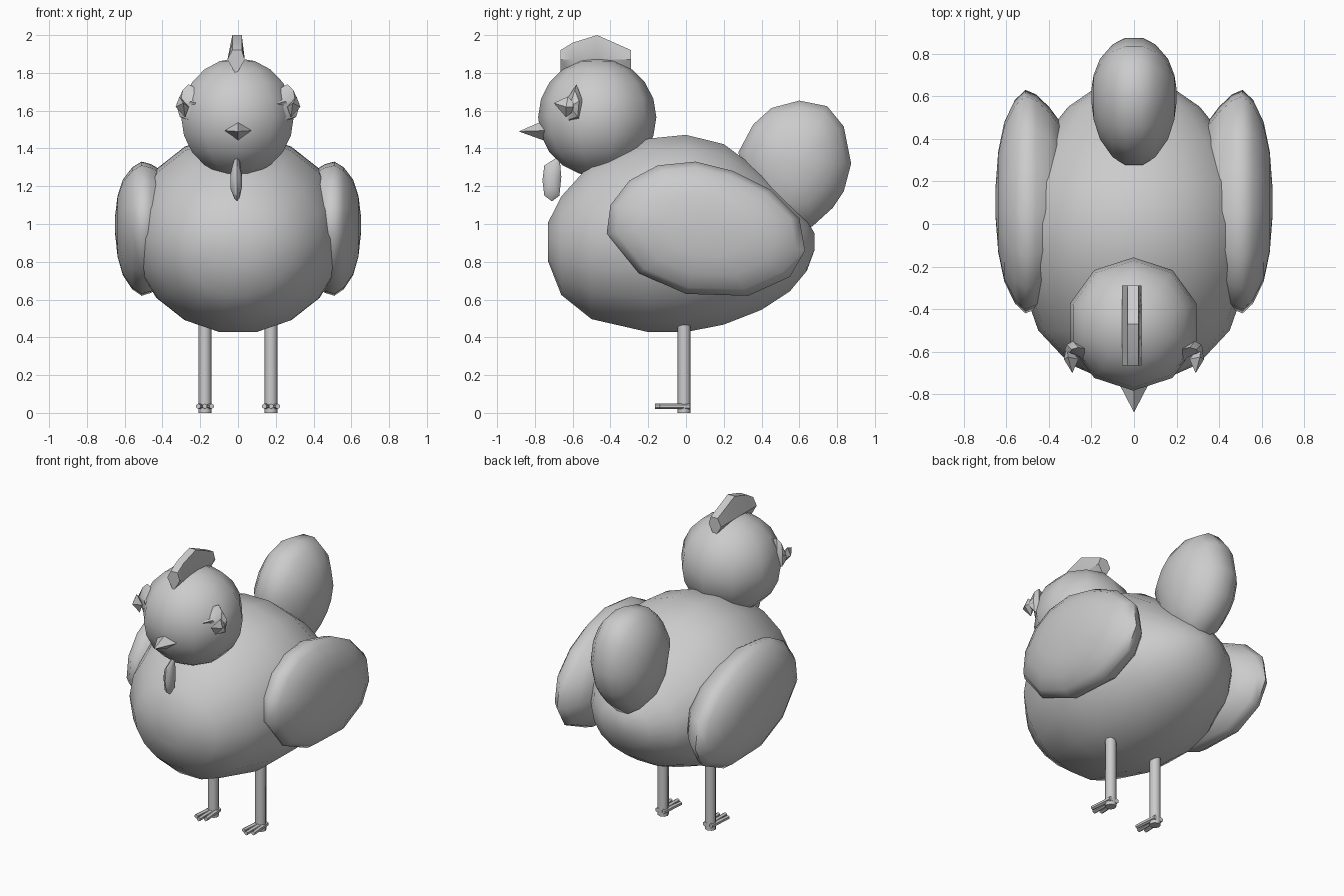
import bpy, bmesh, math
from mathutils import Vector, Matrix

cube = bpy.data.objects.get("Cube")
if cube:
    bpy.data.objects.remove(cube, do_unlink=True)

grey = bpy.data.materials.new("plain grey")
grey.use_nodes = True
grey.diffuse_color = (0.6, 0.6, 0.6, 1)
grey.node_tree.nodes["Principled BSDF"].inputs["Base Color"].default_value = (0.6, 0.6, 0.6, 1)


def finish(name, bm, angle=60):
    """Turn a bmesh into a shaded grey object."""
    bmesh.ops.recalc_face_normals(bm, faces=bm.faces)
    mesh = bpy.data.meshes.new(name)
    bm.to_mesh(mesh)
    bm.free()
    mesh.materials.append(grey)
    ob = bpy.data.objects.new(name, mesh)
    bpy.context.collection.objects.link(ob)
    bpy.ops.object.select_all(action="DESELECT")
    ob.select_set(True)
    bpy.context.view_layer.objects.active = ob
    bpy.ops.object.shade_smooth_by_angle(angle=math.radians(angle))
    return ob


def loft(name, rings, angle=60):
    """Skin equal-length rings of points and cap both ends."""
    bm = bmesh.new()
    rows = [[bm.verts.new(p) for p in ring] for ring in rings]
    n = len(rows[0])
    for a, b in zip(rows, rows[1:]):
        for i in range(n):
            j = (i + 1) % n
            bm.faces.new((a[i], a[j], b[j], b[i]))
    bm.faces.new(rows[0])
    bm.faces.new(rows[-1])
    return finish(name, bm, angle)


def pillow(name, outline, layers, side=1, shear=0, angle=60):
    """Side outline (y, z) repeated at each (x, scale) layer."""
    cy = sum(p[0] for p in outline) / len(outline)
    cz = sum(p[1] for p in outline) / len(outline)
    rings = [[(side * (x + shear * (y - cy)), cy + (y - cy) * s, cz + (z - cz) * s)
              for y, z in outline] for x, s in layers]
    return loft(name, rings, angle)


def rod(name, start, end, r1, r2, sides=8, spin=0):
    """Straight tapered rod between two points."""
    a, b = Vector(start), Vector(end)
    d = b - a
    m = Matrix.Translation((a + b) / 2) @ d.to_track_quat("Z", "Y").to_matrix().to_4x4()
    bm = bmesh.new()
    bmesh.ops.create_cone(bm, cap_ends=True, segments=sides, radius1=r1, radius2=r2,
                          depth=d.length, matrix=m @ Matrix.Rotation(spin, 4, "Z"))
    return finish(name, bm, 50)


# Egg-shaped body: y, bottom, top, half width
stations = [(-.73, .80, 1.01, .14), (-.66, .62, 1.15, .30), (-.5, .49, 1.33, .45),
            (-.2, .42, 1.46, .555), (0, .42, 1.48, .565), (.2, .46, 1.43, .53),
            (.4, .54, 1.28, .43), (.55, .64, 1.13, .31), (.64, .75, 1.03, .18),
            (.68, .86, .95, .05)]
loft("body", [[(w * math.cos(t), y, (lo + hi) / 2 + (hi - lo) / 2 * math.sin(t))
               for t in [math.tau * i / 18 for i in range(18)]]
              for y, lo, hi, w in stations])

# Tail
tail = [(.27, 1.38), (.35, 1.53), (.45, 1.62), (.6, 1.66), (.75, 1.63), (.84, 1.52),
        (.88, 1.32), (.84, 1.17), (.78, 1.08), (.67, .98), (.5, .96), (.35, 1.1)]
half = [(.04, .98), (.10, .87), (.16, .62), (.19, .34), (.2, .1)]
pillow("tail", tail, [(-x, s) for x, s in reversed(half)] + half)

# Head
bm = bmesh.new()
bmesh.ops.create_uvsphere(bm, u_segments=10, v_segments=10, radius=.313,
                          matrix=Matrix.Translation((-.003, -.47, 1.565)))
finish("head", bm)

# Comb: y and top height of each cross-section
loft("comb", [[(-.03, y, top), (.02, y, top), (.036, y, 1.87), (-.01, y, 1.79), (-.056, y, 1.87)]
              for y, top in [(-.665, 1.92), (-.6, 1.96), (-.47, 2.0), (-.29, 1.92)]], 40)

# Beak: four-sided spike with a wider diamond section
beak = rod("beak", (0, -.74, 1.495), (0, -.885, 1.49), .058, 0, 4, 0)
beak.data.transform(Matrix.Scale(1.3, 4, (1, 0, 0)))

# Wattle
pillow("wattle", [(-.75, 1.31), (-.76, 1.23), (-.75, 1.15), (-.71, 1.12), (-.67, 1.15),
                  (-.66, 1.25), (-.67, 1.36)],
       [(-.04, .35), (-.02, .85), (-.005, 1), (.01, .8), (.02, .3)], angle=40)

wing = [(-.42, .95), (-.4, 1.1), (-.3, 1.23), (-.15, 1.31), (.05, 1.33), (.25, 1.28),
        (.45, 1.18), (.6, 1.03), (.63, .86), (.55, .72), (.33, .62), (0, .63), (-.25, .74)]
eyelid = [(-.69, 1.64), (-.63, 1.66), (-.58, 1.74), (-.55, 1.66), (-.56, 1.55),
          (-.62, 1.53), (-.67, 1.57)]

for side, label in ((1, "left"), (-1, "right")):
    # Wing
    pillow(label + "_wing", wing, [(.34, .7), (.4, .85), (.46, .96), (.51, 1), (.56, .91),
                                   (.61, .71), (.638, .45), (.65, .15)], side)
    # Eye surround and spiky eye
    pillow(label + "_eye_surround", eyelid, [(.19, .8), (.235, 1), (.265, .75), (.275, .3)],
           side, .8, 40)
    bm = bmesh.new()
    c = Vector((side * .29, -.635, 1.62))
    ring = [bm.verts.new(c + Vector((side * dx, dy, dz)))
            for dx, dy, dz in ((0, -.065, .02), (.02, .01, .055), (.025, .065, 0), (-.01, .0, -.055))]
    for tip in (.04, -.03):
        apex = bm.verts.new(c + Vector((side * tip, 0, 0)))
        for i in range(4):
            bm.faces.new((ring[i], ring[(i + 1) % 4], apex))
    finish(label + "_eye", bm, 30)
    # Leg and toes
    x = side * .175
    rod(label + "_leg", (x, -.01, 0), (x, -.01, .48), .034, .034)
    for spread, reach in ((-.035, -.14), (0, -.165), (.035, -.14)):
        rod(label + "_toe", (x + spread * .6, .02, .035), (x + spread, reach, .035),
            .016, .014, 6)
